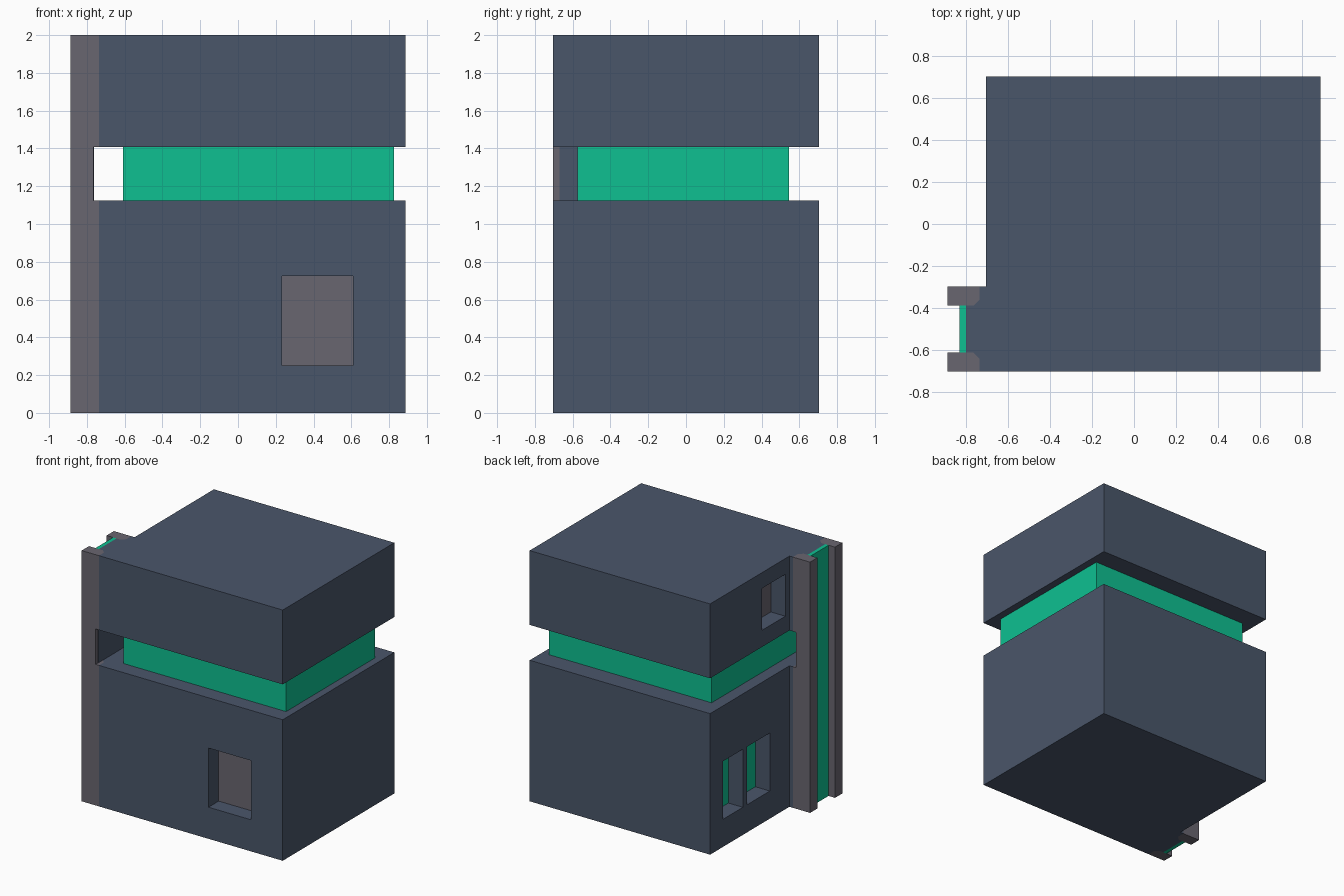
import bpy, bmesh

cube = bpy.data.objects.get("Cube")
if cube:
    bpy.data.objects.remove(cube, do_unlink=True)


def material(name, rgb):
    def lin(c):
        c /= 255
        return c / 12.92 if c <= 0.04045 else ((c + 0.055) / 1.055) ** 2.4
    col = [lin(c) for c in rgb] + [1.0]
    m = bpy.data.materials.new(name)
    m.use_nodes = True
    m.diffuse_color = col
    m.node_tree.nodes["Principled BSDF"].inputs["Base Color"].default_value = col
    return m


SLATE = material("slate blue", (74, 86, 106))
GREY = material("warm grey", (105, 102, 112))
GREEN = material("emerald green", (14, 192, 145))


def prism(name, outline, z0, z1, mat=None):
    """Extrude a flat outline from z0 to z1."""
    bm = bmesh.new()
    face = bm.faces.new([bm.verts.new((x, y, z0)) for x, y in outline])
    top = bmesh.ops.extrude_face_region(bm, geom=[face])["geom"]
    bmesh.ops.translate(bm, vec=(0, 0, z1 - z0),
                        verts=[v for v in top if isinstance(v, bmesh.types.BMVert)])
    bmesh.ops.recalc_face_normals(bm, faces=bm.faces)
    mesh = bpy.data.meshes.new(name)
    bm.to_mesh(mesh)
    bm.free()
    ob = bpy.data.objects.new(name, mesh)
    bpy.context.collection.objects.link(ob)
    if mat:
        mesh.materials.append(mat)
    return ob


def box(name, x0, x1, y0, y1, z0, z1, mat=None):
    return prism(name, [(x0, y0), (x1, y0), (x1, y1), (x0, y1)], z0, z1, mat)


def cut(ob, *bounds):
    """Subtract a box from an object."""
    cutter = box("cutter", *bounds)
    cutter.hide_render = True
    mod = ob.modifiers.new("cut", "BOOLEAN")
    mod.operation = "DIFFERENCE"
    mod.solver = "EXACT"
    mod.object = cutter
    bpy.context.view_layer.objects.active = ob
    bpy.ops.object.modifier_apply(modifier=mod.name)
    bpy.data.objects.remove(cutter, do_unlink=True)


X, Y, H = 0.887, 0.703, 2.0
SIDE = -0.705                  # right-hand wall
BAND = (1.125, 1.407)          # height of the recessed strip
GROOVE = (-0.765, 2, -2, 2, *BAND)
MID = -0.5                     # centre line of the posts in y
POST_OUT, POST_IN = 0.203, 0.111
DEPTH, PANE = 0.128, 0.006

# Main block, with a bay fitted around the posts
body = prism("building_body", [
    (X, -Y), (X, Y), (SIDE, Y), (SIDE, MID + POST_OUT),
    (-0.735, MID + POST_OUT), (-0.735, MID + 0.141), (-0.765, MID + POST_IN),
    (-0.8, MID + POST_IN), (-0.8, MID - POST_IN), (-0.765, MID - POST_IN),
    (-0.735, MID - 0.141), (-0.735, -Y)], 0, H, SLATE)
cut(body, *GROOVE)

# Recessed green strip between the two storeys
box("recessed_band", -0.608, 0.827, -0.575, 0.545, *BAND, GREEN)

# Vertical posts, mirrored about their centre line
for name, s in (("front_post", -1), ("rear_post", 1)):
    post = prism(name, [(-X, MID + s * POST_OUT), (-0.735, MID + s * POST_OUT),
                        (-0.735, MID + s * 0.141), (-0.765, MID + s * POST_IN),
                        (-X, MID + s * POST_IN)], 0, H, GREY)
    cut(post, *GROOVE)

# Green panel between the posts and the lining behind it
box("post_panel", -0.83, -0.8, MID - POST_IN, MID + POST_IN, 0, H, GREEN)
box("groove_lining", -0.768, -0.763, MID - 0.17, MID + 0.17, *BAND, SLATE)

# Side windows: recess with a coloured pane at the back
for name, y0, y1, z0, z1, mat in (
        ("lower_rear_window", 0.29, 0.54, 0.22, 0.683, GREEN),
        ("lower_middle_window", -0.05, 0.238, 0.22, 0.683, GREEN),
        ("upper_window", -0.245, 0.048, 1.54, 1.874, GREY)):
    back = SIDE + DEPTH
    cut(body, SIDE - 0.05, back + PANE, y0, y1, z0, z1)
    box(name, back, back + PANE, y0, y1, z0, z1, mat)

# Front window
back = -Y + DEPTH
cut(body, 0.232, 0.608, -Y - 0.05, back + PANE, 0.252, 0.724)
box("front_window", 0.232, 0.608, back, back + PANE, 0.252, 0.724, GREY)
